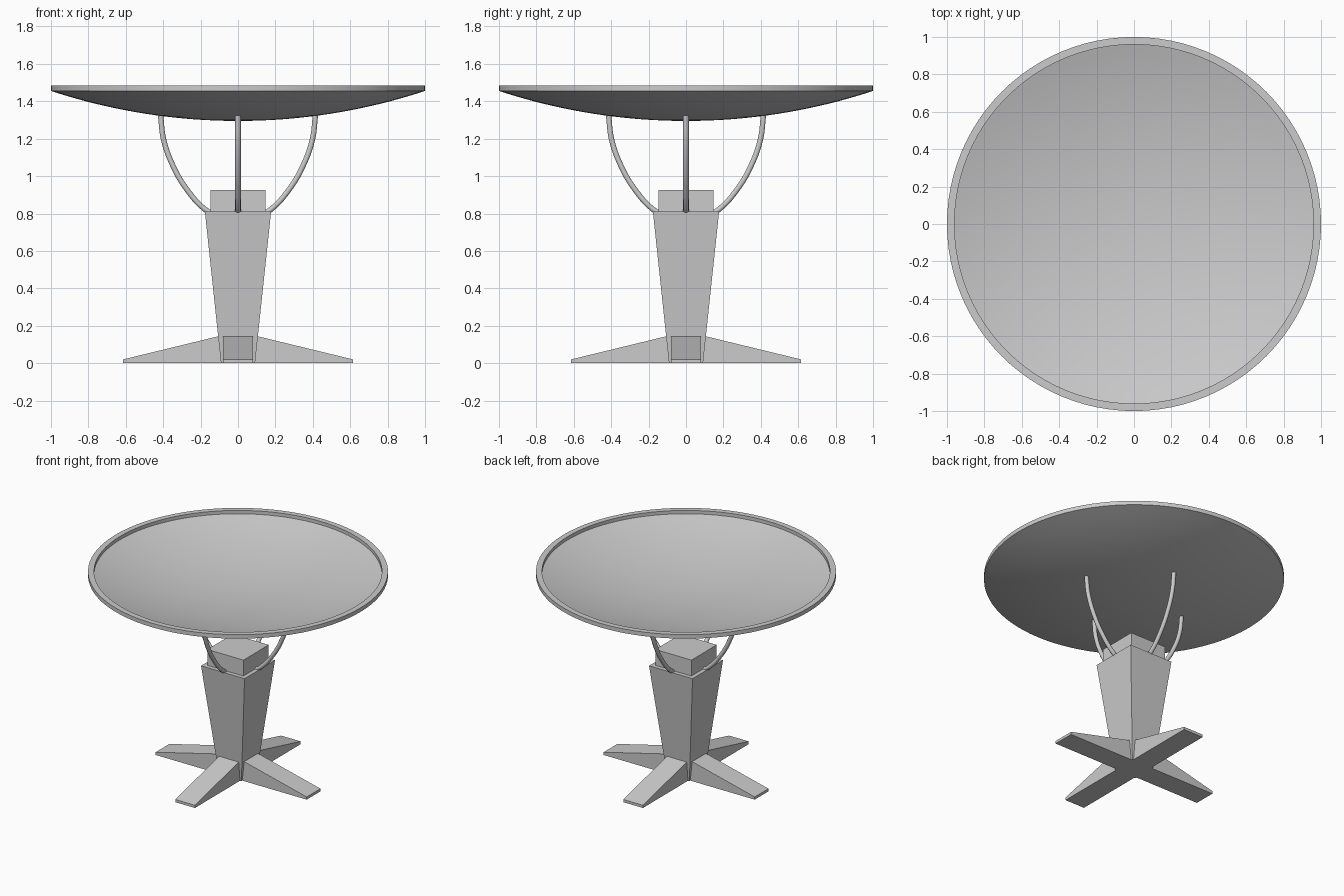
import bpy, bmesh, math

if "Cube" in bpy.data.objects:
    bpy.data.objects.remove(bpy.data.objects["Cube"])

TURNS = [i * math.pi / 2 for i in range(4)]


def link_mesh(name, verts, faces):
    mesh = bpy.data.meshes.new(name)
    bm = bmesh.new()
    vs = [bm.verts.new(v) for v in verts]
    for f in faces:
        bm.faces.new([vs[i] for i in f])
    bmesh.ops.recalc_face_normals(bm, faces=bm.faces)
    bm.to_mesh(mesh)
    bm.free()
    ob = bpy.data.objects.new(name, mesh)
    bpy.context.collection.objects.link(ob)
    return ob


def square_block(name, z0, half0, z1, half1):
    corners = [(-1, -1), (1, -1), (1, 1), (-1, 1)]
    verts = [(x * h, y * h, z) for z, h in ((z0, half0), (z1, half1)) for x, y in corners]
    faces = [(3, 2, 1, 0), (4, 5, 6, 7)] + [(i, (i + 1) % 4, (i + 1) % 4 + 4, i + 4) for i in range(4)]
    return link_mesh(name, verts, faces)


def smooth(ob):
    bpy.ops.object.select_all(action='DESELECT')
    ob.select_set(True)
    bpy.context.view_layer.objects.active = ob
    bpy.ops.object.shade_smooth_by_angle(angle=math.radians(35))


# Tapered column and the cap block on it
square_block("column", 0, 0.091, 0.81, 0.177)
square_block("column_cap", 0.80, 0.147, 0.927, 0.147)

# Four wedge-shaped feet
side = [(0.08, 0), (0.615, 0), (0.615, 0.02), (0.10, 0.145), (0.08, 0.145)]
n = len(side)
for i, a in enumerate(TURNS):
    verts = [(x, y, z) for y in (-0.08, 0.08) for x, z in side]
    faces = [tuple(range(n)), tuple(range(2 * n - 1, n - 1, -1))]
    faces += [(k, (k + 1) % n, (k + 1) % n + n, k + n) for k in range(n)]
    link_mesh(f"foot_{i + 1}", verts, faces).rotation_euler.z = a

# Four curved rods holding the dish
path = [(0.135, 0.797), (0.18, 0.825), (0.278, 0.935), (0.35, 1.06), (0.398, 1.197), (0.414, 1.325)]
for i, a in enumerate(TURNS):
    cu = bpy.data.curves.new("support_rod", 'CURVE')
    cu.dimensions = '3D'
    cu.bevel_depth = 0.015
    cu.bevel_resolution = 3
    cu.resolution_u = 6
    cu.use_fill_caps = True
    sp = cu.splines.new('BEZIER')
    sp.bezier_points.add(len(path) - 1)
    for p, (x, z) in zip(sp.bezier_points, path):
        p.co = (x, 0, z)
        p.handle_left_type = p.handle_right_type = 'AUTO'
    ob = bpy.data.objects.new(f"support_rod_{i + 1}", cu)
    ob.rotation_euler.z = a
    bpy.context.collection.objects.link(ob)

# Shallow dish: spherical shell with a flat raised rim, lathed about z
R = 3.2
STEPS, SEG = 16, 96


def sag(r):
    return R - math.sqrt(R * R - r * r)


outer = [(k / STEPS, 1.295 + sag(k / STEPS)) for k in range(STEPS + 1)]
inner = [(0.96 * k / STEPS, 1.313 + sag(0.96 * k / STEPS)) for k in range(STEPS, -1, -1)]
profile = outer + [(1.0, 1.485), (0.96, 1.485)] + inner
mesh = bpy.data.meshes.new("dish")
bm = bmesh.new()
vs = [bm.verts.new((r, 0, z)) for r, z in profile]
edges = [bm.edges.new(pair) for pair in zip(vs, vs[1:])]
bmesh.ops.spin(bm, geom=vs + edges, cent=(0, 0, 0), axis=(0, 0, 1),
               angle=2 * math.pi, steps=SEG, use_merge=True)
bmesh.ops.remove_doubles(bm, verts=bm.verts, dist=0.0001)
bmesh.ops.recalc_face_normals(bm, faces=bm.faces)
bm.to_mesh(mesh)
bm.free()
dish = bpy.data.objects.new("dish", mesh)
bpy.context.collection.objects.link(dish)
smooth(dish)
